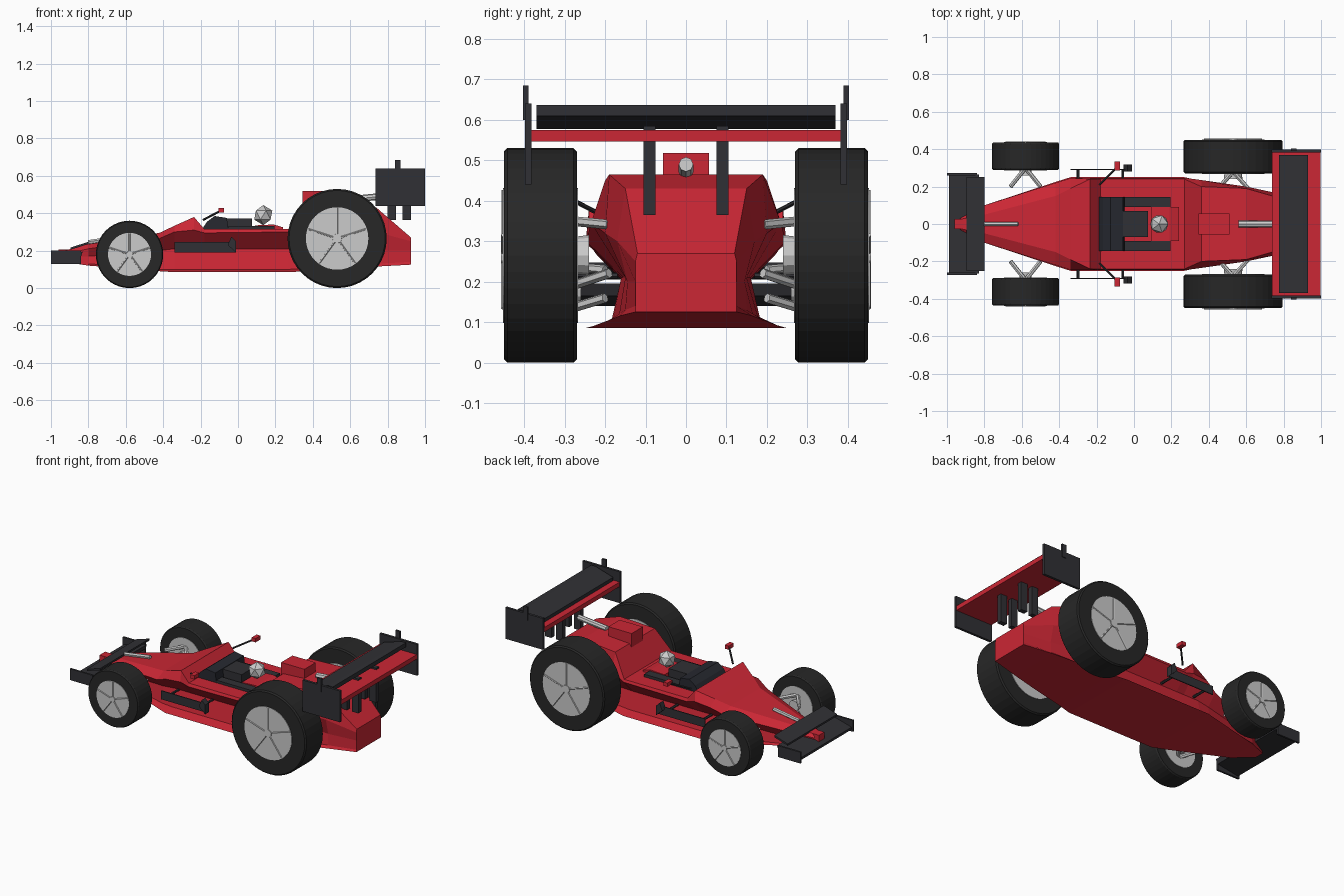
import bpy, bmesh, math
from mathutils import Vector

if "Cube" in bpy.data.objects:
    bpy.data.objects.remove(bpy.data.objects["Cube"])


def material(name, col):
    m = bpy.data.materials.new(name)
    m.diffuse_color = (*col, 1)
    m.use_nodes = True
    m.node_tree.nodes["Principled BSDF"].inputs["Base Color"].default_value = m.diffuse_color
    return m


RED = material("red_paint", (0.6, 0.02, 0.035))
BLACK = material("black_trim", (0.03, 0.03, 0.035))
TYRE = material("tyre_rubber", (0.02, 0.02, 0.02))
SCREEN = material("tinted_screen", (0.02, 0.022, 0.03))


def finish(name, bm, mat=None):
    bmesh.ops.recalc_face_normals(bm, faces=bm.faces)
    me = bpy.data.meshes.new(name)
    bm.to_mesh(me)
    bm.free()
    ob = bpy.data.objects.new(name, me)
    bpy.context.collection.objects.link(ob)
    if mat:
        me.materials.append(mat)
    return ob


def loft(name, rings, mat=None):
    bm = bmesh.new()
    rs = [[bm.verts.new(p) for p in r] for r in rings]
    n = len(rs[0])
    for a, b in zip(rs, rs[1:]):
        for i in range(n):
            j = (i + 1) % n
            bm.faces.new((a[i], a[j], b[j], b[i]))
    bm.faces.new(rs[0])
    bm.faces.new(rs[-1])
    return finish(name, bm, mat)


def prism(name, prof, y0, y1, mat=None):
    """Extrude an x-z profile from y0 to y1."""
    return loft(name, [[(x, y, z) for x, z in prof] for y in (y0, y1)], mat)


def box(name, x0, x1, y0, y1, z0, z1, mat=None):
    return prism(name, [(x0, z0), (x1, z0), (x1, z1), (x0, z1)], y0, y1, mat)


def rod(name, a, b, r, mat=None, n=6):
    a, b = Vector(a), Vector(b)
    d = b - a
    u = d.orthogonal().normalized()
    v = d.normalized().cross(u)
    ang = [2 * math.pi * i / n for i in range(n)]
    return loft(name, [[c + r * (u * math.cos(t) + v * math.sin(t)) for t in ang] for c in (a, b)], mat)


def turned(name, cx, cz, prof, s, n=40, mat=None):
    """Lathe (y, radius) profile around a wheel axle; s picks the side."""
    ang = [2 * math.pi * i / n for i in range(n)]
    return loft(name, [[(cx + r * math.cos(t), s * y, cz + r * math.sin(t)) for t in ang]
                       for y, r in prof], mat)


# Body shell: x, then (half width, z) for floor, floor lip, waist, shoulder, top
SECTIONS = [
    (-.93, (.03, .14), (.03, .15), (.03, .165), (.03, .18), (.025, .2)),
    (-.80, (.10, .12), (.095, .13), (.09, .17), (.10, .21), (.05, .235)),
    (-.42, (.225, .09), (.175, .10), (.155, .20), (.22, .265), (.15, .295)),
    (-.34, (.25, .085), (.185, .10), (.16, .21), (.245, .30), (.19, .333)),
    (-.235, (.25, .085), (.185, .10), (.16, .21), (.247, .31), (.24, .38)),
    (-.18, (.25, .085), (.185, .10), (.16, .21), (.247, .295), (.24, .315)),
    (.27, (.25, .085), (.185, .10), (.16, .21), (.247, .30), (.24, .315)),
    (.36, (.23, .09), (.18, .105), (.155, .21), (.235, .345), (.20, .45)),
    (.60, (.19, .105), (.165, .12), (.15, .21), (.20, .32), (.19, .465)),
    (.74, (.165, .115), (.15, .13), (.145, .2), (.17, .30), (.15, .43)),
    (.925, (.125, .125), (.125, .14), (.125, .2), (.125, .25), (.12, .27)),
]
loft("body_shell", [[(x, y, z) for y, z in p] + [(x, -y, z) for y, z in reversed(p)]
                    for x, *p in SECTIONS], RED)

# Engine air intake and wing brace
box("air_intake", .345, .51, -.057, .057, .43, .518, RED)
rod("wing_brace", (.56, .47, 0) and (.56, 0, .47), (.76, 0, .49), .018, None, 8)
rod("nose_rod", (-.80, 0, .245), (-.62, 0, .272), .012)

# Cockpit: screen, side pads, dash, seat and helmet
prism("wind_screen", [(-.195, .31), (-.165, .355), (-.125, .385), (-.06, .375), (-.05, .31)], -.145, .145, SCREEN)
box("dash_block", -.06, .075, -.07, .07, .31, .372, BLACK)
for s in (-1, 1):
    box("cockpit_pad", -.05, .195, s * .09, s * .145, .305, .332, BLACK)
prism("head_rest", [(.09, .31), (.24, .31), (.24, .325), (.19, .34), (.09, .335)], -.09, .09, RED)
bm = bmesh.new()
bmesh.ops.create_icosphere(bm, subdivisions=1, radius=.054)
bmesh.ops.translate(bm, verts=bm.verts, vec=(.135, 0, .39))
finish("helmet", bm)

# Front wing
prism("front_wing", [(-.99, .14), (-.84, .165), (-.83, .195), (-.86, .19), (-.99, .155)], -.265, .265, BLACK)
prism("front_flap", [(-.895, .205), (-.80, .235), (-.80, .247), (-.895, .217)], -.25, .25, BLACK)
box("nose_cap", -.96, -.88, -.028, .028, .15, .205, RED)

# Rear wing
box("rear_wing_plane", .737, .998, -.395, .395, .546, .575, RED)
prism("rear_wing_flap", [(.775, .578), (.93, .61), (.93, .637), (.90, .637), (.775, .60)], -.37, .37, BLACK)

# Parts mirrored on both sides
for s in (-1, 1):
    box("front_end_plate", -1, -.84, s * .26, s * .272, .128, .2, BLACK)
    box("rear_end_plate", .735, 1, s * .382, s * .398, .44, .64, BLACK)
    box("end_plate_fin", .84, .87, s * .39, s * .403, .60, .685, BLACK)
    for x in (.80, .88):
        box("wing_pillar", x, x + .045, s * .075, s * .105, .365, .585, BLACK)
    # Side boards and mirrors
    box("side_board", -.34, -.01, s * .288, s * .294, .19, .245, BLACK)
    prism("board_fin", [(-.055, .23), (-.01, .19), (-.01, .25), (-.035, .275)], s * .28, s * .318, BLACK)
    for x in (-.30, -.06):
        rod("board_stay", (x, s * .17, .215), (x, s * .29, .215), .008, BLACK)
    rod("mirror_stalk", (-.185, s * .21, .365), (-.09, s * .305, .415), .006, BLACK)
    box("mirror", -.103, -.075, s * .285, s * .335, .403, .427, RED)

    # Wheels: centre x, tyre radius, inner y, outer y, rim radius
    for pos, cx, r, y0, y1, rr in (("front", -.58, .18, .29, .435, .115),
                                   ("rear", .53, .265, .27, .45, .167)):
        turned(pos + "_tyre", cx, r, [(y0, rr), (y0, r * .97), (y0 + .008, r), (y1 - .008, r),
                                      (y1, r * .97), (y1, rr)], s, 40, TYRE)
        turned(pos + "_rim", cx, r, [(y0 - .003, rr), (y1 + .003, rr)], s)
        turned(pos + "_hub", cx, r, [(y0 - .03, rr * .3), (y1 + .007, rr * .15)], s, 12)
        for k in range(5):
            t = 2 * math.pi * k / 5 + math.pi / 2
            c, d = math.cos(t), math.sin(t)
            rod(pos + "_spoke", (cx + c * rr * .15, s * (y1 + .002), r + d * rr * .15),
                (cx + c * rr * .97, s * (y1 + .002), r + d * rr * .97), .005)
        # Suspension arms in a V, upper and lower
        for dx in (-.08, .08):
            for dz in (-.35, .4):
                z = r + dz * r * .8
                rod(pos + "_arm", (cx + dx, s * (.2 if pos == "front" else .19), z + .03 * (1 if dz < 0 else -.3)),
                    (cx, s * (y0 + .01), z), .012)
